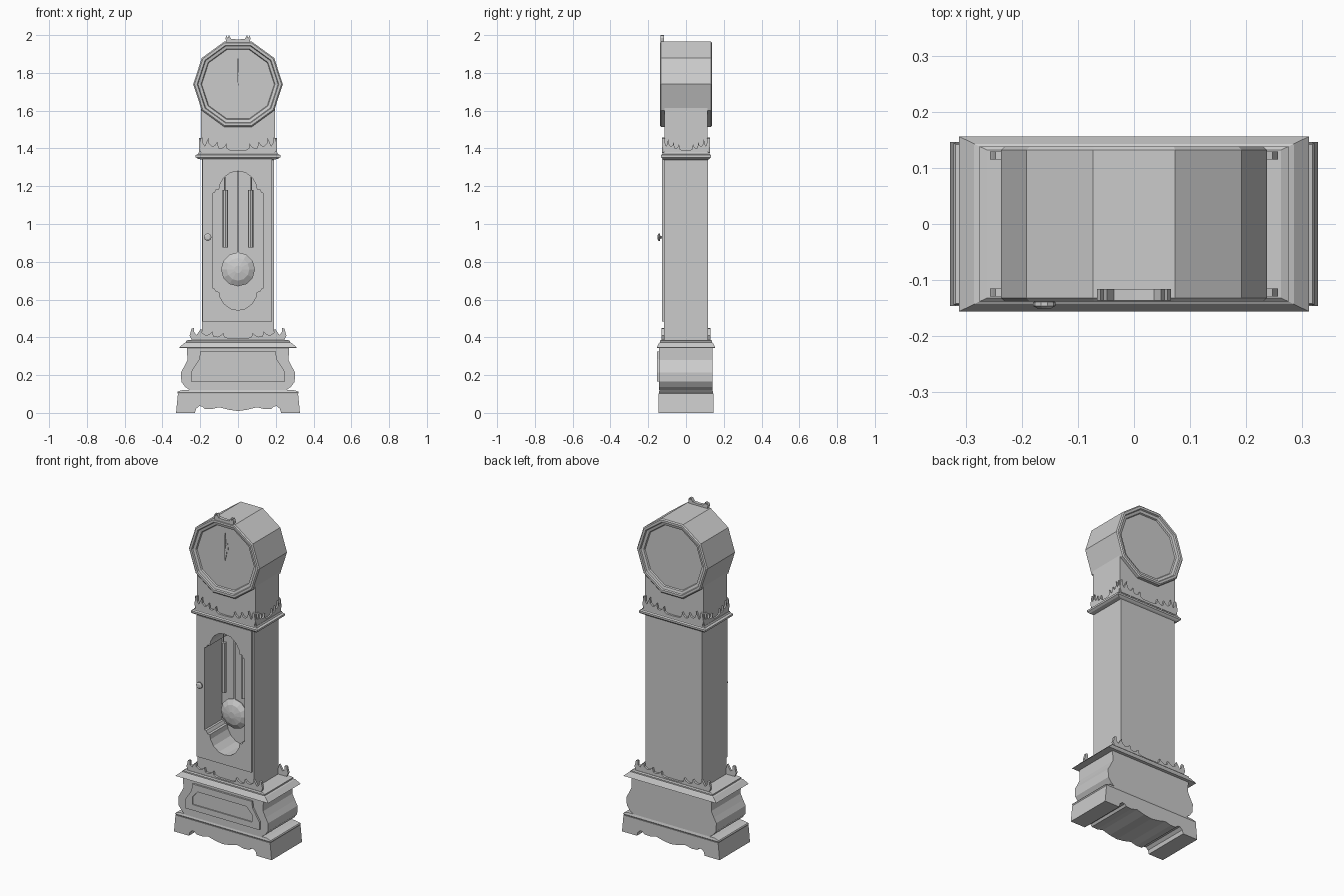
import bpy, bmesh, math
from mathutils import Matrix

if "Cube" in bpy.data.objects:
    bpy.data.objects.remove(bpy.data.objects["Cube"])


def finish(bm, name):
    bmesh.ops.recalc_face_normals(bm, faces=bm.faces)
    me = bpy.data.meshes.new(name)
    bm.to_mesh(me)
    bm.free()
    ob = bpy.data.objects.new(name, me)
    bpy.context.collection.objects.link(ob)
    return ob


def loft(name, rings):
    """Join equal-length rings of points and cap both ends."""
    bm = bmesh.new()
    vs = [[bm.verts.new(p) for p in r] for r in rings]
    n = len(vs[0])
    for a, b in zip(vs, vs[1:]):
        for i in range(n):
            j = (i + 1) % n
            bm.faces.new((a[i], a[j], b[j], b[i]))
    bm.faces.new(vs[0])
    bm.faces.new(vs[-1])
    return finish(bm, name)


def prism(name, pts, y0, y1):
    """Extrude an x-z outline along y."""
    return loft(name, [[(x, y, z) for x, z in pts] for y in (y0, y1)])


def stack(name, levels):
    """Rectangular moulding from (half x, half y, z) levels."""
    return loft(name, [[(-x, -y, z), (x, -y, z), (x, y, z), (-x, y, z)]
                       for x, y, z in levels])


def box(name, x0, x1, y0, y1, z0, z1):
    return prism(name, [(x0, z0), (x1, z0), (x1, z1), (x0, z1)], y0, y1)


def mirror(half):
    """Complete a right-half outline across x = 0."""
    return half + [(-x, z) for x, z in reversed(half) if x > 0]


def lathe(name, prof, n, x, z):
    """Spin (radius, y) profile about a y-axis line through x, z."""
    rings = [[(x + r * math.cos(2 * math.pi * i / n), y,
               z + r * math.sin(2 * math.pi * i / n)) for i in range(n)]
             for r, y in prof]
    return loft(name, rings)


# plinth with shaped apron
plinth = [(0, .102), (.318, .102), (.328, 0), (.228, 0), (.222, .022), (.205, .036),
          (.188, .034), (.178, .022), (.14, .02), (.1, .03), (.05, .017), (0, .01)]
prism("plinth", mirror(plinth), -.146, .146)
stack("plinth_moulding", [(.318, .142, .102), (.322, .144, .108), (.318, .142, .114),
                          (.29, .14, .122)])

# bulging base body and front panel
body = [(0, .35), (.27, .35), (.268, .28), (.285, .245), (.302, .215), (.3, .165),
        (.28, .138), (.255, .12), (0, .12)]
prism("base_body", mirror(body), -.142, .14)
outer = [(0, .325), (.2, .325), (.205, .285), (.25, .215), (.25, .165), (0, .165)]
inner = [(0, .285), (.165, .285), (.2, .245), (.2, .205), (.2, .2), (0, .2)]
frame = [(x, z) for x, z in mirror(outer)]
panel = [(x, z) for x, z in mirror(inner)]
bm = bmesh.new()
rings = [[bm.verts.new((x, y, z)) for x, z in p] for p, y in
         ((frame, -.14), (frame, -.153), (panel, -.153), (panel, -.146))]
for a, b in zip(rings, rings[1:]):
    for i in range(len(a)):
        j = (i + 1) % len(a)
        bm.faces.new((a[i], a[j], b[j], b[i]))
bm.faces.new(rings[-1])
finish(bm, "base_panel")

# base cornice
stack("base_cornice", [(.27, .14, .343), (.312, .156, .345), (.285, .143, .37),
                       (.275, .138, .373), (.275, .138, .381), (.262, .132, .387)])

# trunk and door with shared arched opening
trunk = stack("trunk", [(.19, .116, .38), (.19, .116, 1.35)])
door = box("door", -.188, .18, -.128, -.114, .485, 1.345)
arch = [(0, 1.28), (.04, 1.272), (.075, 1.245), (.095, 1.21), (.1, 1.183), (.115, 1.182),
        (.125, 1.165), (.135, 1.162)]
window = mirror(arch + [(x, 1.824 - z) for x, z in reversed(arch)])
cutter = prism("window_cutter", window, -.2, .04)
cutter.hide_render = True
cutter.hide_viewport = False
cutter.display_type = 'WIRE'
for ob in (trunk, door):
    mod = ob.modifiers.new("opening", 'BOOLEAN')
    mod.operation = 'DIFFERENCE'
    mod.solver = 'EXACT'
    mod.object = cutter
    bpy.context.view_layer.objects.active = ob
    bpy.ops.object.modifier_apply(modifier=mod.name)
bpy.data.objects.remove(cutter)

# door knob
lathe("door_knob", [(.008, -.125), (.008, -.136), (.02, -.139), (.02, -.146), (.011, -.151)],
      10, -.16, .93)

# pendulum and weights
box("pendulum_rod", -.004, .004, -.036, -.028, .8, 1.278)
lathe("pendulum_bob", [(.02, -.062), (.06, -.054), (.09, -.036), (.09, -.028),
                       (.06, -.01), (.02, -.004)], 12, 0, .76)
for s, side in ((-1, "left"), (1, "right")):
    x = s * .07
    for part, r, n, z0, z1 in (("weight_", .0, 8, .875, 1.18), ("weight_cord_", -.0105, 4, 1.17, 1.25)):
        r += .0145
        loft(part + side, [[(s * (.067 if n == 8 else .07) + r * math.cos(2 * math.pi * i / n),
                             -.04 + r * math.sin(2 * math.pi * i / n), z)
                            for i in range(n)] for z in (z0, z1)])

# hood moulding and neck
stack("hood_moulding", [(.19, .116, 1.34), (.212, .124, 1.345), (.224, .132, 1.353),
                        (.224, .132, 1.364), (.212, .125, 1.37), (.208, .123, 1.379)])
stack("neck", [(.196, .114, 1.37), (.196, .114, 1.63)])


# carved cresting strips with curled horns at the ends
def cresting(name, w, h, z, pos, turn=0):
    half = [(0, .16), (.2, .18), (.28, .3), (.3, .62), (.35, .42), (.42, .3), (.5, .34),
            (.53, .72), (.59, .5), (.66, .42), (.74, .6), (.76, .98), (.8, .75),
            (.85, .45), (.9, .62), (.91, 1), (.96, .95), (.98, .6), (1, .4), (.95, 0), (0, 0)]
    ob = prism(name, mirror([(u * w, z + v * h) for u, v in half]), -.007, .007)
    ob.data.transform(Matrix.Translation((*pos, 0)) @ Matrix.Rotation(turn, 4, 'Z'))


cresting("base_cresting_front", .257, .066, .383, (0, -.122))
cresting("base_cresting_back", .257, .066, .383, (0, .122))
cresting("hood_cresting_front", .206, .082, 1.376, (0, -.119))
cresting("hood_cresting_back", .206, .082, 1.376, (0, .119))
cresting("hood_cresting_left", .122, .078, 1.376, (-.199, 0), math.pi / 2)
cresting("hood_cresting_right", .122, .078, 1.376, (.199, 0), math.pi / 2)

# ten-sided clock drum with recessed faces
drum = [(.192, -.118), (.196, -.126), (.212, -.13), (.216, -.138), (.23, -.138),
        (.237, -.132), (.237, .132), (.23, .138), (.216, .138), (.212, .13),
        (.196, .126), (.192, .118)]
lathe("clock_drum", drum, 10, 0, 1.74)


# clock hands
def hand(name, length, width, angle, y):
    pts = [(0, -.02), (width * .5, 0), (width * .4, length * .45), (width, length * .55),
           (0, length)]
    c, s = math.cos(angle), math.sin(angle)
    prism(name, [(x * c + z * s, 1.745 + z * c - x * s) for x, z in mirror(pts)], y - .004, y)


hand("minute_hand", .145, .006, 0, -.122)
hand("hour_hand", .09, .009, .19, -.119)

# top crest
crest = [(0, 1.977), (.036, 1.98), (.042, 1.99), (.048, 2), (.054, 1.985), (.06, 1.998),
         (.066, 1.985), (.062, 1.96), (0, 1.96)]
prism("top_crest", mirror(crest), -.136, -.116)
